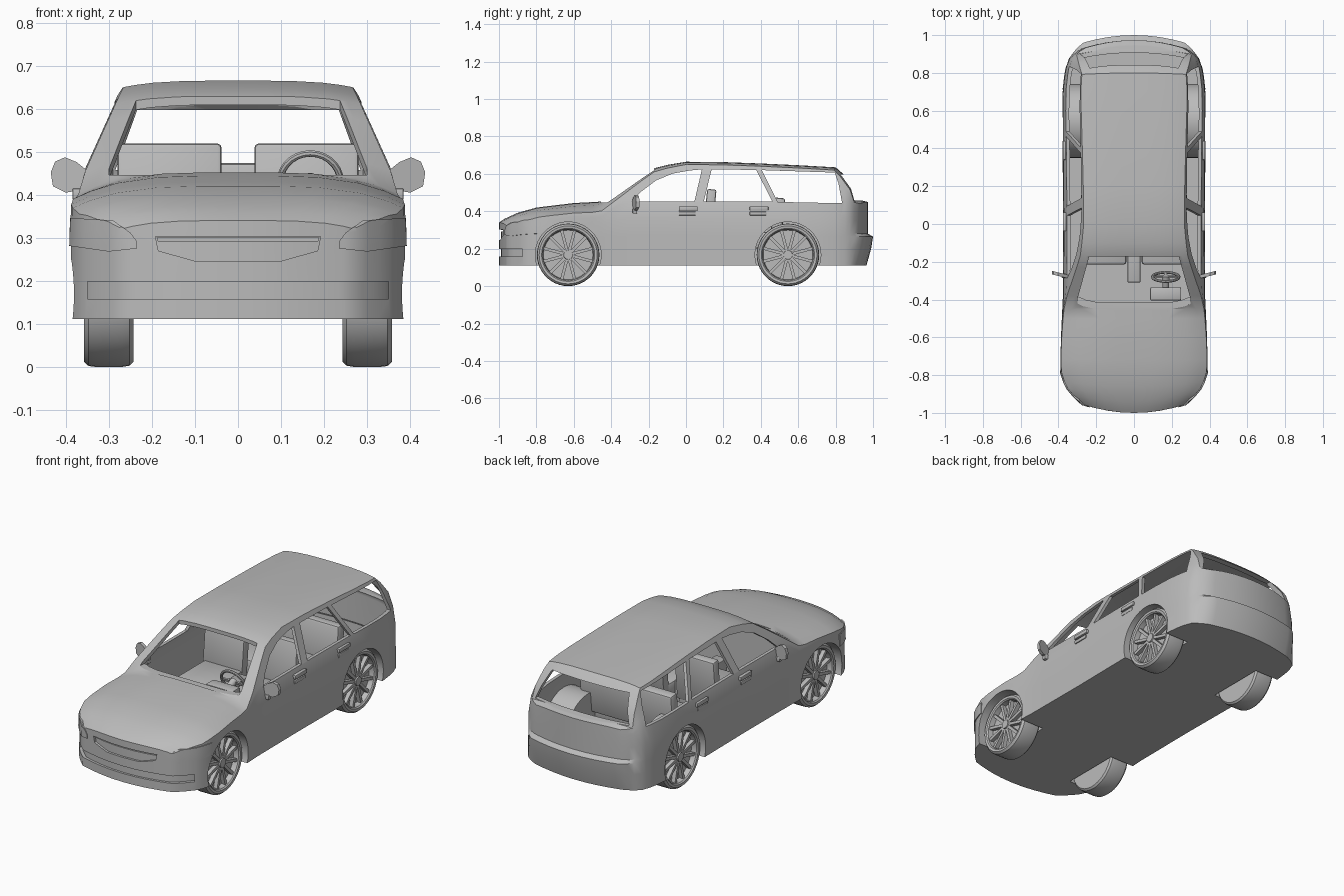
import bpy, bmesh, math
from mathutils import Matrix

if "Cube" in bpy.data.objects:
    bpy.data.objects.remove(bpy.data.objects["Cube"])

grey = bpy.data.materials.new("light_grey")
grey.diffuse_color = (0.5, 0.5, 0.5, 1)
grey.use_nodes = True
grey.node_tree.nodes["Principled BSDF"].inputs["Base Color"].default_value = grey.diffuse_color


def obj_from(bm, name):
    bmesh.ops.recalc_face_normals(bm, faces=bm.faces)
    me = bpy.data.meshes.new(name)
    bm.to_mesh(me)
    bm.free()
    me.materials.append(grey)
    ob = bpy.data.objects.new(name, me)
    bpy.context.scene.collection.objects.link(ob)
    return ob


def interp(x, *pts):
    if x <= pts[0][0]:
        return pts[0][1]
    for (a, fa), (b, fb) in zip(pts, pts[1:]):
        if x <= b:
            return fa + (fb - fa) * (x - a) / (b - a)
    return pts[-1][1]


# Envelope of the car: roofline, plan width and tumblehome
def top(v):
    return interp(v, (-1, .34), (-.97, .36), (-.9, .392), (-.8, .42), (-.6, .444), (-.45, .452),
                  (-.17, .63), (-.1, .648), (0, .665), (.2, .663), (.5, .652), (.8, .635),
                  (.84, .6), (.9, .53), (.94, .46), (1, .45))


def plan(v):
    return interp(v, (-1, .27), (-.95, .315), (-.9, .35), (-.83, .38), (-.76, .388), (-.6, .385),
                  (-.4, .372), (0, .37), (.6, .376), (.75, .372), (.84, .358), (.9, .34), (.96, .305), (1, .265))


def width(v, z):
    return plan(v) * interp(z, (.11, 1.012), (.3, 1.01), (.38, 1), (.45, .96), (.63, .745), (.665, .7))


def point(u, v, row, inset):
    crown = interp(v, (-1, .02), (-.85, .05), (-.5, .055), (-.2, .02), (0, .015), (.85, .015), (1, .01))
    tz = top(v) - crown * u ** 4 - inset
    belt = min(.45, tz - .03)
    z = ([.111 + inset, .2, .265, .28, (.28 + belt) / 2, belt] +
         [belt + (tz - belt) * k / 3 for k in (1, 2, 3)])[row]
    x = u * (width(v, z) - inset)
    y = v + .045 * u * u * interp(v, (-1, 1), (-.7, 0)) - .04 * u * u * interp(v, (.75, 0), (1, 1))
    tail = interp(z, (.115, -.035), (.2, -.01), (.265, 0), (.28, -.027))
    y += tail * interp(v, (.9, 0), (1, 1))
    return x, y * (1 - inset), z


def envelope(name, inset=0.0, v0=-1.0, v1=1.0):
    st = [-.97, -.94, -.9, -.86, -.8, -.72, -.6, -.5, -.45, -.38, -.3, -.23, -.17, -.1, 0,
          .2, .4, .6, .72, .8, .84, .87, .9, .94, .97]
    vs = [v0] + [s for s in st if v0 + .01 < s < v1 - .01] + [v1]
    us = [-1, -.9, -.75, -.5, -.25, 0, .25, .5, .75, .9, 1]
    bm, cache = bmesh.new(), {}

    def vert(i, j, k):
        if (i, j, k) not in cache:
            cache[i, j, k] = bm.verts.new(point(us[i], vs[j], k, inset))
        return cache[i, j, k]
    I, J, K = len(us) - 1, len(vs) - 1, 8
    for e in (0, I):
        for j in range(J):
            for k in range(K):
                bm.faces.new([vert(e, j, k), vert(e, j + 1, k), vert(e, j + 1, k + 1), vert(e, j, k + 1)])
    for i in range(I):
        for e in (0, J):
            for k in range(K):
                bm.faces.new([vert(i, e, k), vert(i + 1, e, k), vert(i + 1, e, k + 1), vert(i, e, k + 1)])
        for e in (0, K):
            for j in range(J):
                bm.faces.new([vert(i, j, e), vert(i + 1, j, e), vert(i + 1, j + 1, e), vert(i, j + 1, e)])
    return obj_from(bm, name)


def prism(name, polys, axis, a, b):
    put = {'x': lambda p, s: (s, p[0], p[1]), 'y': lambda p, s: (p[0], s, p[1]),
           'z': lambda p, s: (p[0], p[1], s)}[axis]
    bm = bmesh.new()
    for poly in polys:
        lo = [bm.verts.new(put(p, a)) for p in poly]
        hi = [bm.verts.new(put(p, b)) for p in poly]
        bm.faces.new(lo)
        bm.faces.new(hi)
        for i in range(len(poly)):
            n = (i + 1) % len(poly)
            bm.faces.new([lo[i], lo[n], hi[n], hi[i]])
    return obj_from(bm, name)


def boolean(ob, cutter, op='DIFFERENCE'):
    m = ob.modifiers.new("cut", 'BOOLEAN')
    m.operation, m.object, m.solver = op, cutter, 'EXACT'
    bpy.context.view_layer.objects.active = ob
    bpy.ops.object.modifier_apply(modifier=m.name)
    bpy.data.objects.remove(cutter)


def mirrored(poly):
    return [poly, [(-x, z) for x, z in poly]]


def circle(y, z, r, n=40):
    return [(y + r * math.cos(2 * math.pi * i / n), z + r * math.sin(2 * math.pi * i / n)) for i in range(n)]


def box(name, x0, x1, y0, y1, z0, z1, bevel=.006, tilt=0):
    bm = bmesh.new()
    bmesh.ops.create_cube(bm, size=1)
    bmesh.ops.scale(bm, vec=(x1 - x0, y1 - y0, z1 - z0), verts=bm.verts)
    bmesh.ops.bevel(bm, geom=bm.edges[:], offset=bevel, segments=2, affect='EDGES', profile=.5)
    bm.transform(Matrix.Translation(((x0 + x1) / 2, (y0 + y1) / 2, (z0 + z1) / 2)) @ Matrix.Rotation(tilt, 4, 'X'))
    return obj_from(bm, name)


AXLES = {"front": -.63, "rear": .545}

# Body shell: grille and bumper recesses, hollow cabin with wheel tubs, windows, arches
body = envelope("body")
grille = [(-.192, .303), (.192, .303), (.185, .27), (.1, .246), (-.1, .246), (-.185, .27)]
slot = [(-.35, .158), (.35, .158), (.35, .198), (-.35, .198)]
recess = prism("recess_cutter", [grille, slot], 'y', -1.1, -.8)
boolean(recess, envelope("recess_floor", .012))
boolean(body, recess)
intake = prism("intake_cutter", [[(-.185, .292), (.185, .292), (.188, .301), (-.188, .301)]], 'y', -1.1, -.93)
boolean(body, intake)

cavity = envelope("cabin_cutter", .018, -.42, .935)
for a, b in ((.215, .6), (-.6, -.215)):
    boolean(cavity, prism("tub_cutter", [circle(AXLES["rear"], .167, .195)], 'x', a, b))
boolean(body, cavity)

front_win = [(-.29, .452), (-.24, .505), (-.16, .565), (-.07, .602), (.02, .618), (.085, .624), (.045, .452)]
rear_win = [(.095, .452), (.137, .624), (.375, .621), (.462, .452)]
quarter_win = [(.49, .45), (.405, .62), (.795, .607), (.815, .55), (.835, .443)]
boolean(body, prism("side_window_cutter", [front_win, rear_win, quarter_win], 'x', -.6, .6))
boolean(body, prism("windshield_cutter", [[(-.3, -.455), (.3, -.455), (.3, -.4), (.237, -.172), (-.237, -.172),
                                           (-.3, -.4)]], 'z', .446, .8))
boolean(body, prism("rear_window_cutter", [[(-.285, .457), (.285, .457), (.234, .597), (-.234, .597)]], 'y', .77, 1.1))
for y in AXLES.values():
    for a, b in ((.232, .6), (-.6, -.232)):
        boolean(body, prism("arch_cutter", [circle(y, .167, .176, 44)], 'x', a, b))

# Headlights follow the body surface, slightly raised
lamp = [(.235, .275), (.235, .292), (.25, .312), (.29, .34), (.42, .348), (.42, .285), (.3, .268)]
lights = envelope("headlights", -.004)
boolean(lights, prism("lamp_cutter", mirrored(lamp), 'y', -1.1, -.775), 'INTERSECT')


# Wheels: lathed tyre with recessed dish, spokes and hub
def wheel(name, s, y):
    bm = bmesh.new()
    prof = [(0, .322), (.132, .322), (.136, .35), (.142, .356), (.155, .358), (.165, .347), (.167, .33),
            (.167, .27), (.164, .252), (.155, .243), (0, .243)]
    vs = [bm.verts.new((x, 0, r)) for r, x in prof]
    es = [bm.edges.new(p) for p in zip(vs, vs[1:])]
    bmesh.ops.spin(bm, geom=vs + es, cent=(0, 0, 0), axis=(1, 0, 0), angle=2 * math.pi, steps=44)
    bmesh.ops.remove_doubles(bm, verts=bm.verts, dist=1e-5)
    for i in range(12):
        m = (Matrix.Rotation((i + .5) * math.pi / 6, 4, 'X') @ Matrix.Translation((.333, 0, .078)) @
             Matrix.Diagonal((.022, .016, .114, 1)))
        bmesh.ops.create_cube(bm, size=1, matrix=m)
    bmesh.ops.create_cone(bm, cap_ends=True, segments=20, radius1=.028, radius2=.024, depth=.03,
                          matrix=Matrix.Translation((.336, 0, 0)) @ Matrix.Rotation(math.pi / 2, 4, 'Y'))
    bm.transform(Matrix.Translation((0, y, .167)) @ Matrix.Diagonal((s, 1, 1, 1)))
    obj_from(bm, name)


for s, side in ((1, "left"), (-1, "right")):
    def lo_hi(a, b):
        return sorted((s * a, s * b))
    for end, y in AXLES.items():
        wheel(f"{end}_{side}_wheel", s, y)
    # Door handles
    for end, y in (("front", .012), ("rear", .39)):
        box(f"{end}_{side}_handle", *lo_hi(.352, .377), y - .05, y + .05, .404, .426, .004)
        box(f"{end}_{side}_handle_plate", *lo_hi(.355, .374), y - .05, y + .04, .378, .398, .003)
    # Side mirrors
    mirror = [(.338, .415), (.343, .45), (.375, .476), (.402, .487), (.425, .477), (.435, .452), (.43, .42), (.4, .405)]
    ob = prism(f"{side}_mirror", [[(s * x, z) for x, z in mirror]], 'y', -.28, -.262)
    for v in ob.data.vertices:
        v.co.y += (abs(v.co.x) - .38) * .25
    box(f"{side}_mirror_stalk", *lo_hi(.345, .385), -.285, -.262, .388, .415, .004)
    # Front seats
    box(f"{side}_seat_cushion", *lo_hi(.04, .275), -.215, .13, .2, .29, .015)
    box(f"{side}_seat_back", *lo_hi(.038, .28), .1, .15, .25, .518, .01, -.1)

# Rear bench, console, instrument hood
box("rear_bench_cushion", -.28, .28, .22, .48, .2, .29, .015)
box("rear_bench_back", -.28, .28, .46, .52, .25, .472, .012, -.1)
box("centre_console", -.035, .035, -.31, .05, .13, .3, .008)
box("instrument_hood", .085, .25, -.405, -.335, .36, .445, .008)

# Steering wheel: ring, three spokes and column
bm = bmesh.new()
ring = [bm.verts.new((.07 + .008 * math.cos(a), 0, .008 * math.sin(a))) for a in [i * math.pi / 4 for i in range(8)]]
es = [bm.edges.new((ring[i], ring[(i + 1) % 8])) for i in range(8)]
bmesh.ops.spin(bm, geom=ring + es, cent=(0, 0, 0), axis=(0, 0, 1), angle=2 * math.pi, steps=28)
bmesh.ops.remove_doubles(bm, verts=bm.verts, dist=1e-5)
for a in (0, math.pi, -math.pi / 2):
    bmesh.ops.create_cube(bm, size=1, matrix=Matrix.Rotation(a, 4, 'Z') @ Matrix.Translation((.035, 0, 0)) @
                          Matrix.Diagonal((.07, .016, .008, 1)))
bmesh.ops.create_cone(bm, cap_ends=True, segments=16, radius1=.016, radius2=.02, depth=.08,
                      matrix=Matrix.Translation((0, 0, -.034)))
# the wheel face leans back toward the driver
bm.transform(Matrix.Translation((.168, -.28, .43)) @ Matrix.Rotation(math.radians(-70), 4, 'X') @
             Matrix.Diagonal((1, -1, 1, 1)))
obj_from(bm, "steering_wheel")

# Smooth shading with crisp edges
for ob in bpy.context.scene.objects:
    ob.select_set(True)
bpy.context.view_layer.objects.active = body
bpy.ops.object.shade_smooth_by_angle(angle=math.radians(28))
